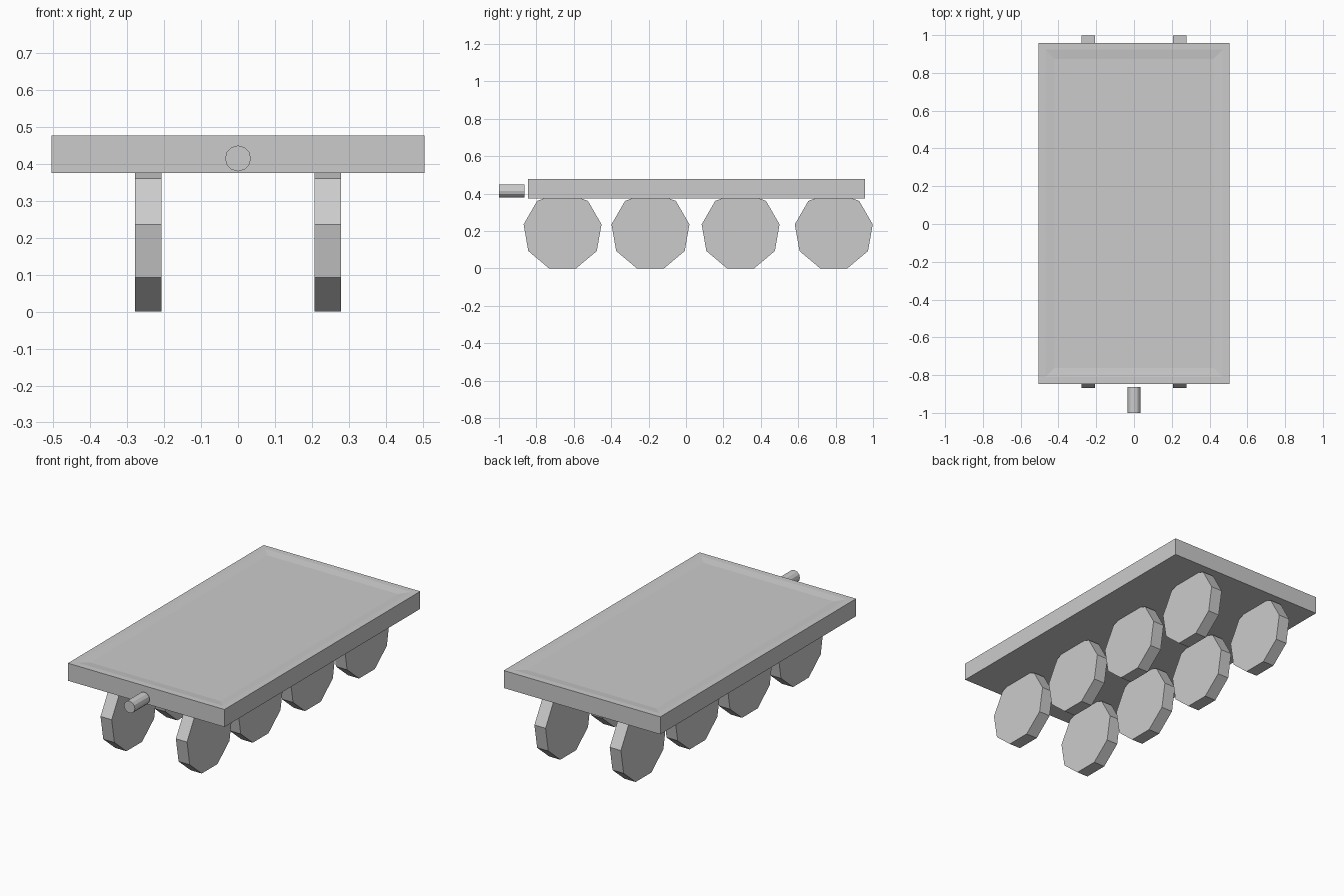
import bpy, bmesh, math
from mathutils import Matrix

if "Cube" in bpy.data.objects:
    bpy.data.objects.remove(bpy.data.objects["Cube"])


def new_object(name, bm):
    bmesh.ops.recalc_face_normals(bm, faces=bm.faces)
    mesh = bpy.data.meshes.new(name)
    bm.to_mesh(mesh)
    bm.free()
    ob = bpy.data.objects.new(name, mesh)
    bpy.context.collection.objects.link(ob)
    return ob


def cylinder(name, sides, radius, depth, rotation, location):
    bm = bmesh.new()
    bmesh.ops.create_cone(bm, cap_ends=True, segments=sides,
                          radius1=radius, radius2=radius, depth=depth,
                          matrix=Matrix.Translation(location) @ rotation)
    return new_object(name, bm)


# Deck: flat slab with a very shallow dished top
bm = bmesh.new()
bmesh.ops.create_cube(bm, size=1, matrix=Matrix.Translation((0, 0.056, 0.426))
                      @ Matrix.Diagonal((1.01, 1.804, 0.102, 1)))
bm.normal_update()
top = max(bm.faces, key=lambda f: f.calc_center_median().z)
bmesh.ops.inset_region(bm, faces=[top], thickness=0.05)
bmesh.ops.inset_region(bm, faces=[top], thickness=0.07)
bmesh.ops.translate(bm, verts=top.verts, vec=(0, 0, -0.006))
new_object("deck", bm)

# Wheels: nine-sided discs, flat side on the ground, tops sunk into the deck
R = 0.2115
axle_z = R * math.cos(math.radians(20))
for side, x in (("left", -0.243), ("right", 0.243)):
    for i, y in enumerate((-0.66, -0.19, 0.292, 0.79)):
        # one corner points straight up
        rot = Matrix.Rotation(math.pi / 2, 4, 'Y') @ Matrix.Rotation(math.pi / 2, 4, 'Z')
        bm = bmesh.new()
        ring = [bm.verts.new((x - 0.036, y + R * math.sin(k * math.tau / 9),
                              axle_z + R * math.cos(k * math.tau / 9))) for k in range(9)]
        disc = bm.faces.new(ring)
        ext = bmesh.ops.extrude_face_region(bm, geom=[disc], use_keep_orig=True)
        moved = [g for g in ext["geom"] if isinstance(g, bmesh.types.BMVert)]
        bmesh.ops.translate(bm, verts=moved, vec=(0.072, 0, 0))
        new_object(f"wheel_{side}_{i + 1}", bm)

# Hitch pin in front of the deck
cylinder("hitch_pin", 12, 0.035, 0.137, Matrix.Rotation(math.pi / 2, 4, 'X'),
         (0, -0.9315, 0.415))
